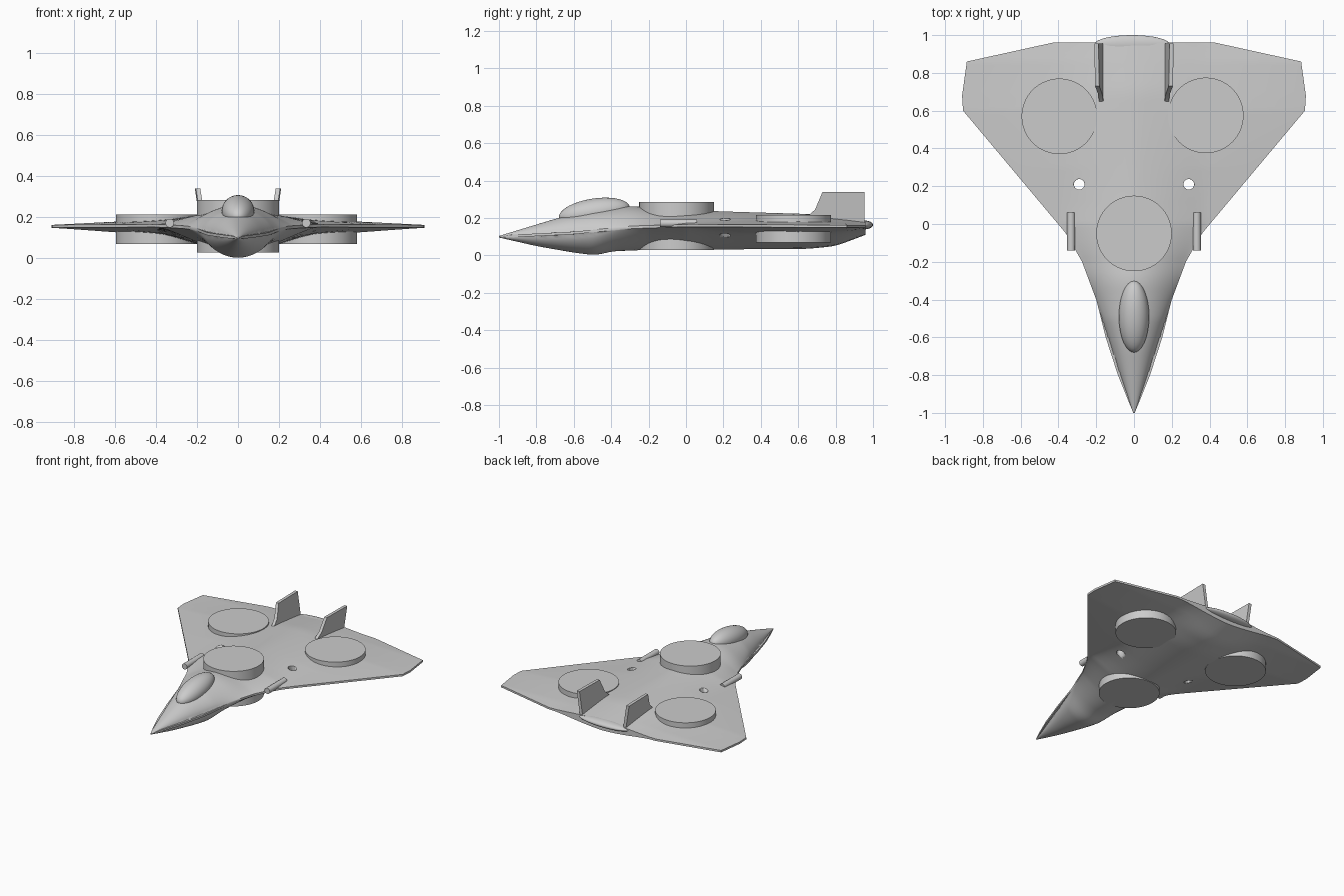
import bpy, bmesh, math
from mathutils import Vector

cube = bpy.data.objects.get("Cube")
if cube:
    bpy.data.objects.remove(cube)

grey = bpy.data.materials.new("airframe grey")
grey.use_nodes = True
colour = (0.6, 0.6, 0.6, 1)
grey.diffuse_color = colour
grey.node_tree.nodes["Principled BSDF"].inputs["Base Color"].default_value = colour


def make_object(name, bm, smooth=30):
    bmesh.ops.recalc_face_normals(bm, faces=bm.faces)
    mesh = bpy.data.meshes.new(name)
    bm.to_mesh(mesh)
    bm.free()
    obj = bpy.data.objects.new(name, mesh)
    bpy.context.collection.objects.link(obj)
    mesh.materials.append(grey)
    bpy.ops.object.select_all(action="DESELECT")
    obj.select_set(True)
    bpy.context.view_layer.objects.active = obj
    bpy.ops.object.shade_smooth_by_angle(angle=math.radians(smooth))
    return obj


def linear(points, y):
    for (a, p), (b, q) in zip(points, points[1:]):
        if y <= b:
            return p + (q - p) * (y - a) / (b - a)
    return points[-1][1]


def rounded(points, y, reach=0.04):
    # averaged linear profile, so that its corners are soft
    offsets = [reach * i / 4 for i in range(-4, 5)]
    low, high = points[0][0], points[-1][0]
    reach_here = min(1, (y - low) / reach, (high - y) / reach)
    return sum(linear(points, y + o * reach_here) for o in offsets) / len(offsets)


def cylinder(name, x, y, low, high, radius, sides=64):
    bm = bmesh.new()
    bmesh.ops.create_cone(bm, cap_ends=True, segments=sides, radius1=radius,
                          radius2=radius, depth=high - low)
    bmesh.ops.translate(bm, verts=bm.verts, vec=(x, y, (low + high) / 2))
    return make_object(name, bm)


# Body profiles along the length
WIDTH = [(-1, .004), (-.8, .085), (-.6, .15), (-.4, .2), (-.2, .275), (-.05, .36),
         (.6, .905), (.68, .91), (.86, .885), (.96, .43)]
EDGE = [(-1, .1), (-.6, .12), (-.3, .15), (0, .16), (.96, .155)]
TOP = [(-1, .104), (-.8, .165), (-.65, .21), (-.5, .24), (-.3, .265), (-.15, .25),
       (.2, .235), (.7, .22), (.96, .185)]
BOTTOM = [(-1, .096), (-.8, .05), (-.6, .015), (-.48, 0), (-.4, .022), (-.2, .03),
          (.65, .035), (.8, .05), (.96, .11)]
HUMP = [(-1, .004), (-.4, .2), (-.2, .275), (0, .38), (.96, .38)]
POWER = [(-1, .55), (-.5, .65), (-.2, 1.2), (.1, 1.6), (.96, 1.6)]
WING = [(-1, 0), (-.4, 0), (0, .035), (.3, .065), (.6, .065), (.96, .012)]


def section(y, half=24):
    w, edge = linear(WIDTH, y), rounded(EDGE, y)
    hump = min(w, linear(HUMP, y))
    power, wing = linear(POWER, y), linear(WING, y)
    rim = min(.007, w / 4)

    def height(x, target, wing_depth):
        s, u = abs(x) / w, min(1, abs(x) / hump)
        rise = max(0, abs(target - edge) - wing_depth - rim)
        return rim + wing_depth * (1 - s) + rise * max(0, 1 - u * u) ** power

    xs = [w * math.sin(math.pi * i / (2 * half)) for i in range(-half, half + 1)]
    upper = [(x, y, edge + height(x, rounded(TOP, y), wing * .7)) for x in xs]
    lower = [(x, y, edge - height(x, rounded(BOTTOM, y), wing)) for x in reversed(xs)]
    return upper + lower


# Blended fuselage and delta wing, lofted from nose to tail
bm = bmesh.new()
stations = [-1 + 1.96 * i / 98 for i in range(99)]
rings = [[bm.verts.new(p) for p in section(y)] for y in stations]
for a, b in zip(rings, rings[1:]):
    for i in range(len(a)):
        j = (i + 1) % len(a)
        bm.faces.new((a[i], a[j], b[j], b[i]))
bm.faces.new(rings[0])
bm.faces.new(rings[-1])
body = make_object("body_and_wing", bm, 40)

# Small holes through the wing roots
for side, label in ((-1, "right"), (1, "left")):
    cutter = cylinder(label + "_hole_cutter", side * .29, .21, -.1, .5, .028, 24)
    cutter.hide_render = True
    cutter.hide_set(True)
    hole = body.modifiers.new(label + " hole", "BOOLEAN")
    hole.object = cutter
    hole.solver = "EXACT"
bpy.context.view_layer.objects.active = body
for modifier in list(body.modifiers):
    if modifier.type == "BOOLEAN":
        bpy.ops.object.modifier_apply(modifier=modifier.name)
for obj in list(bpy.data.objects):
    if obj.name.endswith("_hole_cutter"):
        bpy.data.objects.remove(obj)

# Lift fans
cylinder("front_lift_fan", 0, -.05, .03, .285, .2)
cylinder("right_lift_fan", -.395, .57, .07, .215, .2)
cylinder("left_lift_fan", .38, .575, .07, .215, .2)


def ellipsoid(name, centre, radii, tilt=0):
    bm = bmesh.new()
    bmesh.ops.create_uvsphere(bm, u_segments=32, v_segments=20, radius=1)
    for v in bm.verts:
        x, y, z = (c * r for c, r in zip(v.co, radii))
        v.co = Vector((x, y, z + y * tilt)) + Vector(centre)
    return make_object(name, bm, 60)


# Canopy and flat exhaust
ellipsoid("canopy", (0, -.49, .23), (.08, .19, .075), .13)
ellipsoid("tail_exhaust", (-.01, .95, .163), (.2, .05, .024))

# Tail fins and side intake tubes
FIN = [(.64, .2), (.69, .245), (.73, .34), (.955, .34), (.955, .16)]
for side, label in ((-1, "right"), (1, "left")):
    bm = bmesh.new()
    walls = []
    for offset in (-.011, .011):
        walls.append([bm.verts.new((side * (.172 + (z - .2) * .15 + (y - .64) * .02 + offset),
                                    y, z)) for y, z in FIN])
        bm.faces.new(walls[-1])
    for i in range(len(FIN)):
        j = (i + 1) % len(FIN)
        bm.faces.new((walls[0][i], walls[0][j], walls[1][j], walls[1][i]))
    make_object(label + "_tail_fin", bm)

    bm = bmesh.new()
    bmesh.ops.create_cone(bm, cap_ends=True, segments=24, radius1=.021, radius2=.021, depth=.2)
    for v in bm.verts:
        x, y, z = v.co
        v.co = (side * .333 + x, z - .04, .172 + y)
    make_object(label + "_intake_tube", bm)
